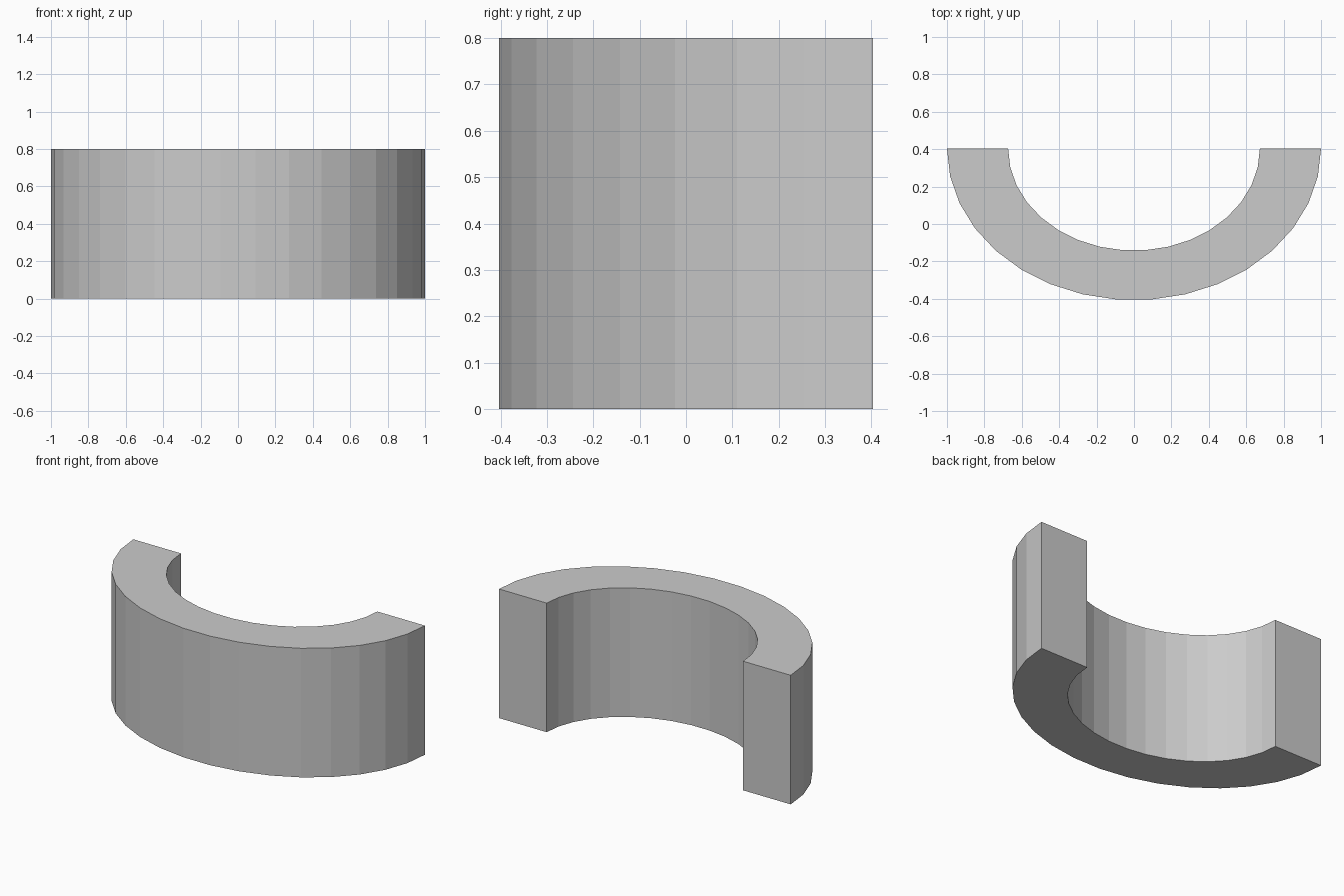
import bpy, bmesh, math

if "Cube" in bpy.data.objects:
    bpy.data.objects.remove(bpy.data.objects["Cube"])

SEGMENTS = 17
HEIGHT = 0.8
DEPTH = 0.81      # half-ellipse depth
INNER = 0.673     # inner outline as a fraction of the outer
Y_BACK = 0.403


def half_ellipse(scale):
    """Points from left to right along the front half of an ellipse."""
    pts = []
    for i in range(SEGMENTS + 1):
        a = math.pi + math.pi * i / SEGMENTS
        pts.append((scale * math.cos(a), Y_BACK + scale * DEPTH * math.sin(a), 0))
    return pts


# Half-ring: quad strip between the two outlines, extruded upwards
bm = bmesh.new()
outer = [bm.verts.new(p) for p in half_ellipse(1.0)]
inner = [bm.verts.new(p) for p in half_ellipse(INNER)]
for i in range(SEGMENTS):
    bm.faces.new((outer[i], outer[i + 1], inner[i + 1], inner[i]))
result = bmesh.ops.extrude_face_region(bm, geom=bm.faces[:], use_keep_orig=True)
top = [g for g in result["geom"] if isinstance(g, bmesh.types.BMVert)]
bmesh.ops.translate(bm, verts=top, vec=(0, 0, HEIGHT))
bmesh.ops.recalc_face_normals(bm, faces=bm.faces[:])

mesh = bpy.data.meshes.new("half_ring")
bm.to_mesh(mesh)
bm.free()
bpy.context.collection.objects.link(bpy.data.objects.new("half_ring", mesh))
